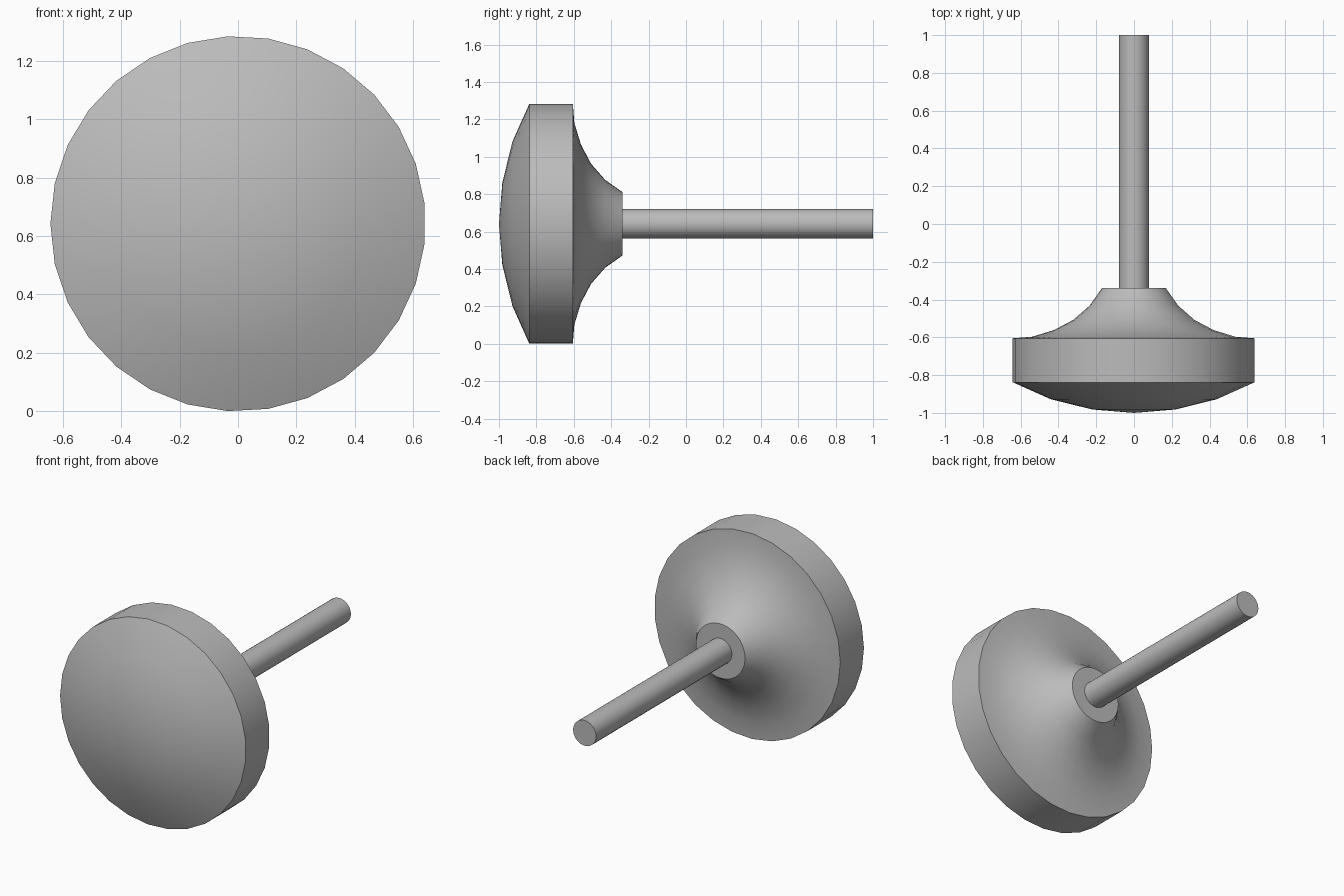
import bpy
import bmesh
from math import cos, sin, pi, radians

cube = bpy.data.objects.get("Cube")
if cube:
    bpy.data.objects.remove(cube, do_unlink=True)

SIDES = 29
RADIUS = 0.642

grey = bpy.data.materials.new("plain grey")
grey.use_nodes = True
colour = (0.5, 0.5, 0.5, 1)
grey.diffuse_color = colour
grey.node_tree.nodes["Principled BSDF"].inputs["Base Color"].default_value = colour


def lathe(name, profile):
    """Turn a (radius, y) profile around the y axis; radius 0 makes a point."""
    bm = bmesh.new()
    rings = []
    for r, y in profile:
        count = SIDES if r else 1
        angles = [pi + 2 * pi * i / SIDES for i in range(count)]
        rings.append([bm.verts.new((r * cos(a), y, RADIUS + r * sin(a))) for a in angles])
    for a, b in zip(rings, rings[1:]):
        for i in range(SIDES):
            j = (i + 1) % SIDES
            corners = [a[i % len(a)], a[j % len(a)], b[j % len(b)], b[i % len(b)]]
            bm.faces.new(list(dict.fromkeys(corners)))
    # Close the open ends with flat caps
    for ring in (rings[0], rings[-1]):
        if len(ring) > 1:
            bm.faces.new(ring)
    bmesh.ops.recalc_face_normals(bm, faces=bm.faces)
    mesh = bpy.data.meshes.new(name)
    bm.to_mesh(mesh)
    bm.free()
    mesh.materials.append(grey)
    obj = bpy.data.objects.new(name, mesh)
    bpy.context.collection.objects.link(obj)
    bpy.ops.object.select_all(action="DESELECT")
    obj.select_set(True)
    bpy.context.view_layer.objects.active = obj
    bpy.ops.object.shade_smooth_by_angle(angle=radians(30))


# Knob head: domed front, straight rim, concave flare to the collar
lathe("knob_head", [
    (0, -1.0), (0.22, -0.982), (0.44, -0.928), (RADIUS, -0.838),
    (RADIUS, -0.605), (0.54, -0.597), (0.425, -0.562), (0.322, -0.508),
    (0.235, -0.432), (0.17, -0.34),
])

# Straight shaft behind the head
lathe("shaft", [(0.079, -0.36), (0.079, 1.0)])
